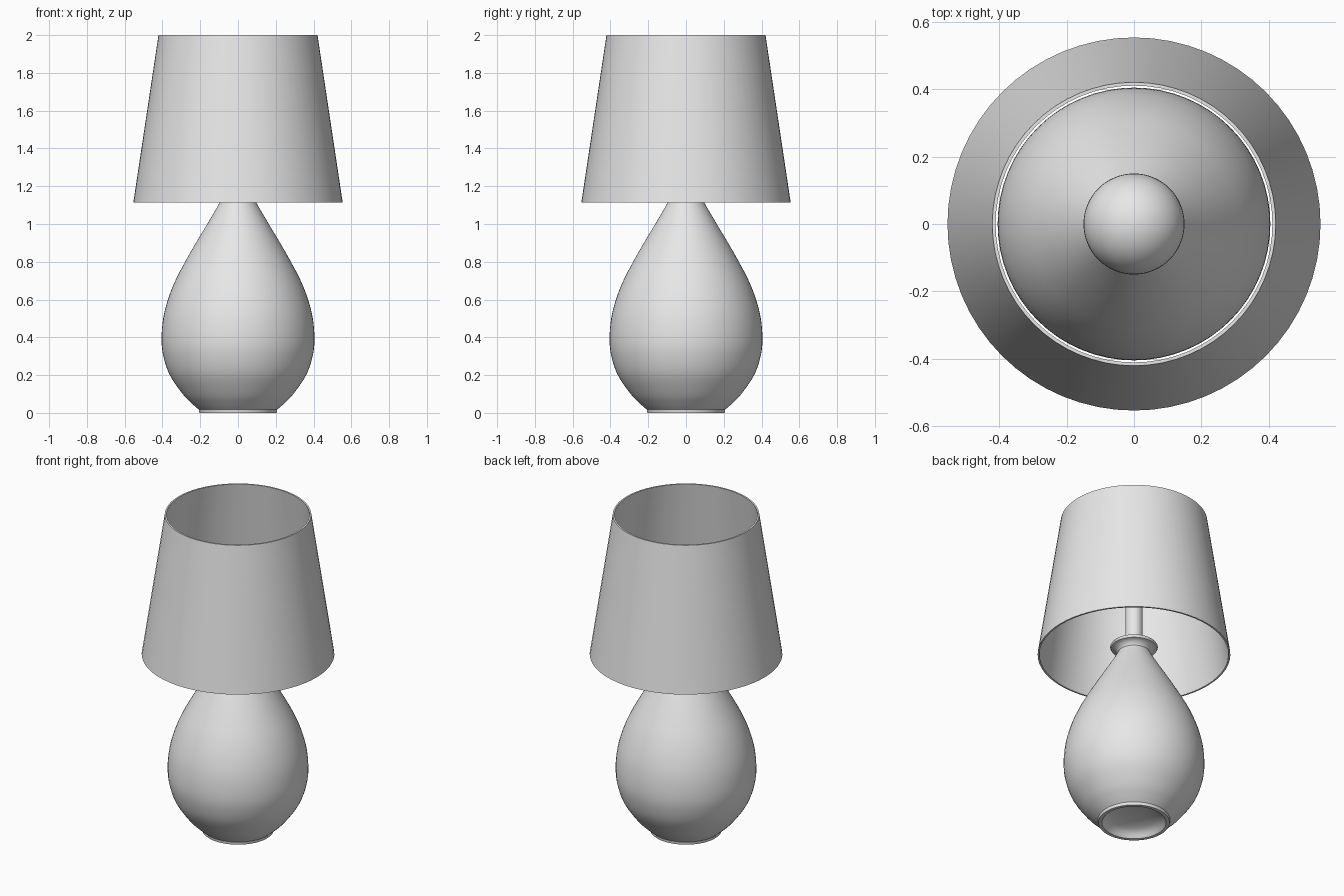
import bpy, bmesh, math

if "Cube" in bpy.data.objects:
    bpy.data.objects.remove(bpy.data.objects["Cube"])

SIDES = 64

grey = bpy.data.materials.new("light_grey")
grey.diffuse_color = (0.8, 0.8, 0.8, 1)
grey.use_nodes = True
grey.node_tree.nodes["Principled BSDF"].inputs["Base Color"].default_value = grey.diffuse_color


def smooth_path(pts, steps=4):
    """Round off a coarse (radius, height) profile."""
    out = []
    for i in range(len(pts) - 1):
        p0, p1, p2, p3 = pts[max(i - 1, 0)], pts[i], pts[i + 1], pts[min(i + 2, len(pts) - 1)]
        for s in range(steps):
            t = s / steps
            out.append(tuple(0.5 * (2 * b + (c - a) * t + (2 * a - 5 * b + 4 * c - d) * t ** 2
                                    + (3 * b - a - 3 * c + d) * t ** 3)
                             for a, b, c, d in zip(p0, p1, p2, p3)))
    return out + [pts[-1]]


def lathe(name, profile, closed=False):
    """Turn a (radius, height) profile around the z axis."""
    bm = bmesh.new()
    vs = [bm.verts.new((r, 0, z)) for r, z in profile]
    pairs = list(zip(vs, vs[1:])) + ([(vs[-1], vs[0])] if closed else [])
    edges = [bm.edges.new(p) for p in pairs]
    bmesh.ops.spin(bm, geom=vs + edges, cent=(0, 0, 0), axis=(0, 0, 1),
                   angle=math.tau, steps=SIDES, use_duplicate=False)
    bmesh.ops.remove_doubles(bm, verts=bm.verts, dist=0.0002)
    bmesh.ops.recalc_face_normals(bm, faces=bm.faces)
    mesh = bpy.data.meshes.new(name)
    bm.to_mesh(mesh)
    bm.free()
    mesh.materials.append(grey)
    ob = bpy.data.objects.new(name, mesh)
    bpy.context.collection.objects.link(ob)
    bpy.ops.object.select_all(action='DESELECT')
    bpy.context.view_layer.objects.active = ob
    ob.select_set(True)
    bpy.ops.object.shade_smooth_by_angle(angle=math.radians(40))
    return ob


# Teardrop base: hollowed underside, short foot, belly, neck and flared lip
underside = smooth_path([(0, 0.06), (0.08, 0.055), (0.15, 0.035), (0.185, 0.0)])
belly = smooth_path([(0.208, 0.018), (0.245, 0.05), (0.293, 0.1), (0.361, 0.2), (0.395, 0.3),
                     (0.405, 0.39), (0.396, 0.5), (0.371, 0.6), (0.332, 0.7), (0.28, 0.8),
                     (0.223, 0.9), (0.163, 1.0), (0.099, 1.11), (0.094, 1.13),
                     (0.112, 1.148), (0.132, 1.155)])
lip_top = smooth_path([(0.132, 1.155), (0.137, 1.165), (0.13, 1.175)])[1:]
lathe("lamp_base", underside + [(0.205, 0.0)] + belly + lip_top + [(0, 1.18)])

# Stem between the lip and the bulb
lathe("stem", [(0, 1.17), (0.05, 1.17), (0.05, 1.5), (0, 1.5)])

# Round bulb
R, ZC = 0.15, 1.61
lathe("bulb", [(R * math.sin(a), ZC - R * math.cos(a))
               for a in (math.pi * i / 24 for i in range(25))])

# Tapered shade, open at both ends
lathe("shade", [(0.554, 1.115), (0.421, 2.0), (0.411, 2.0), (0.544, 1.115)], closed=True)
